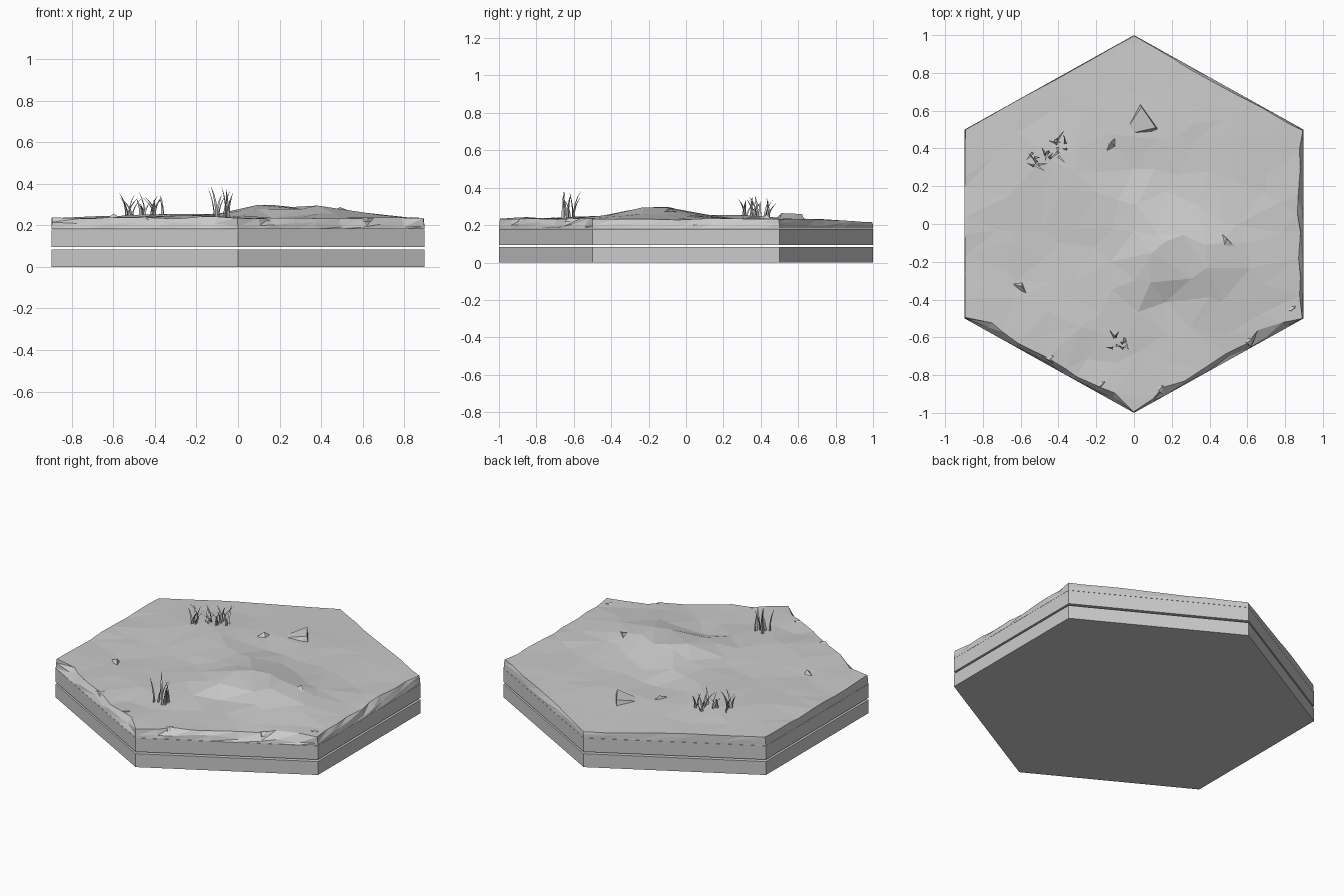
import bpy, bmesh, math, random
from mathutils import Vector, noise
from mathutils.geometry import delaunay_2d_cdt

random.seed(7)
cube = bpy.data.objects.get("Cube")
if cube:
    bpy.data.objects.remove(cube, do_unlink=True)

stone = bpy.data.materials.new("plain_grey")
stone.use_nodes = True
GREY = (0.6, 0.6, 0.6, 1)
stone.diffuse_color = GREY
stone.node_tree.nodes["Principled BSDF"].inputs["Base Color"].default_value = GREY

W = 0.897
HEX = [Vector(p) for p in ((0, -1), (W, -.5), (W, .5), (0, 1), (-W, .5), (-W, -.5))]


def finish(bm, name):
    bmesh.ops.recalc_face_normals(bm, faces=bm.faces)
    mesh = bpy.data.meshes.new(name)
    bm.to_mesh(mesh)
    bm.free()
    mesh.materials.append(stone)
    obj = bpy.data.objects.new(name, mesh)
    bpy.context.collection.objects.link(obj)
    return obj


def slab(name, z0, z1):
    bm = bmesh.new()
    face = bm.faces.new([bm.verts.new((p.x, p.y, z0)) for p in HEX])
    top = bmesh.ops.extrude_face_region(bm, geom=[face])["geom"]
    bmesh.ops.translate(bm, vec=(0, 0, z1 - z0),
                        verts=[v for v in top if isinstance(v, bmesh.types.BMVert)])
    # keep the underside closed
    if not any(f.calc_center_median().z < z0 + 1e-5 for f in bm.faces):
        bmesh.ops.holes_fill(bm, edges=bm.edges)
    finish(bm, name)


# Mounds and hollows: x, y, height, x radius, y radius
BUMPS = [(.2, -.17, .07, .27, .2), (.48, -.22, .03, .2, .22),
         (.24, -.38, -.035, .1, .1), (-.25, .12, .022, .35, .16),
         (-.4, .36, .016, .25, .12), (0, .28, -.012, .15, .1),
         (-.2, -.5, .012, .3, .2), (0, 1, -.018, .5, .3)]


def height(x, y):
    z = 0.234 + sum(h * math.exp(-((x - a) / r) ** 2 - ((y - b) / s) ** 2)
                    for a, b, h, r, s in BUMPS)
    calm = 1 if y < .3 else .4
    return z + calm * .011 * noise.noise(Vector((x * 5, y * 5, 3)))


def ground():
    bm = bmesh.new()
    # Rim points; each side erodes inward by its own amount
    erosion = [.075, .04, .015, .006, .003, .06]
    low, mid, top = [], [], []
    n = 9
    for i, e in enumerate(erosion):
        a, b = HEX[i], HEX[(i + 1) % 6]
        for k in range(n):
            t = k / n
            if k:
                t += random.uniform(-.03, .03)
            p = a.lerp(b, t)
            inward = -(a + b).normalized()
            cut = e * random.uniform(.15, 1) if k else .006
            q = p + inward * cut
            low.append(Vector((p.x, p.y, .181)))
            m = p + inward * cut * random.uniform(0, .5)
            mid.append(Vector((m.x, m.y, random.uniform(.19, .215))))
            top.append(Vector((q.x, q.y, height(q.x, q.y))))
    count = len(top)
    rings = [[bm.verts.new(p) for p in ring] for ring in (low, mid, top)]
    for lower, upper in zip(rings, rings[1:]):
        for i in range(count):
            j = (i + 1) % count
            bm.faces.new((lower[i], lower[j], upper[j]))
            bm.faces.new((lower[i], upper[j], upper[i]))
    bm.faces.new(rings[0][::-1])
    # Faceted surface over scattered points
    points = [p.to_2d() for p in top]
    step = .145
    for r in range(-6, 7):
        for c in range(-6, 7):
            p = Vector(((c + .5 * (r % 2)) * step, r * step))
            p += Vector((random.uniform(-.06, .06), random.uniform(-.06, .06)))
            if abs(p.x) < .79 and abs(p.x) * .5 / W + abs(p.y) < .88:
                points.append(p)
    flat, _, tris, *_ = delaunay_2d_cdt(points, [], [list(range(count))], 1, 1e-5)
    verts = [bm.verts.new((p.x, p.y, height(p.x, p.y))) for p in flat]
    for t in tris:
        bm.faces.new([verts[i] for i in t])
    bmesh.ops.remove_doubles(bm, verts=bm.verts, dist=2e-5)
    finish(bm, "rough_ground")


def rock(name, outline, peak, rise):
    # Sharp chip: buried outline with a raised ridge
    bm = bmesh.new()
    for x, y in outline:
        bm.verts.new((x, y, height(x, y) - .015))
    for x, y in peak:
        bm.verts.new((x, y, height(x, y) + rise))
    bmesh.ops.convex_hull(bm, input=bm.verts)
    finish(bm, name)


def grass(name, cx, cy, spread_x, spread_y, blades, tall):
    bm = bmesh.new()
    for i in range(blades):
        x = cx + random.uniform(-.5, .5) * spread_x
        y = cy + random.uniform(-.5, .5) * spread_y
        ang = i * 2.4 + random.uniform(-.4, .4)
        out = Vector((math.cos(ang), math.sin(ang), 0))
        side = Vector((-out.y, out.x, 0))
        h = tall * random.uniform(.5, 1)
        lean = random.uniform(.02, .07)
        base = Vector((x, y, height(x, y) - .01))
        rows = []
        for k in range(5):
            t = k / 4
            c = base + out * lean * t * t + Vector((0, 0, h * (t - .12 * t * t) / .88))
            w = .008 * (1 - t) ** .6 + .0004
            rows.append([bm.verts.new(c + side * w), bm.verts.new(c + out * w * .6),
                         bm.verts.new(c - side * w)])
        for a, b in zip(rows, rows[1:]):
            for j in range(3):
                m = (j + 1) % 3
                bm.faces.new((a[j], a[m], b[m], b[j]))
        bm.faces.new(rows[-1])
    finish(bm, name)


slab("lower_slab", 0, .083)
slab("upper_slab", .095, .18)
ground()

rock("wedge_rock", [(-.06, .47), (.03, .64), (.13, .5), (.08, .48)],
     [(.04, .62), (.115, .51)], .03)
rock("back_chip", [(-.16, .36), (-.14, .42), (-.09, .47), (-.09, .4)], [(-.12, .43)], .02)
rock("left_chip", [(-.67, -.31), (-.59, -.3), (-.555, -.39), (-.6, -.37)], [(-.595, -.33)], .025)
rock("hill_chip", [(.44, -.02), (.58, -.16), (.47, -.14)], [(.49, -.08)], .015)
for i, (x, y) in enumerate([(-.18, -.86), (.13, -.88), (.6, -.63), (-.45, -.72), (.83, -.46)]):
    rock("rim_rock_%d" % (i + 1), [(x - .06, y + .03), (x + .05, y + .05), (x + .02, y - .02)],
         [(x, y), (x + .02, y + .02)], .004)

grass("front_grass", -.09, -.63, .1, .06, 9, .17)
grass("back_grass_tall", -.39, .4, .07, .1, 8, .15)
grass("back_grass_short", -.49, .35, .1, .1, 10, .12)
